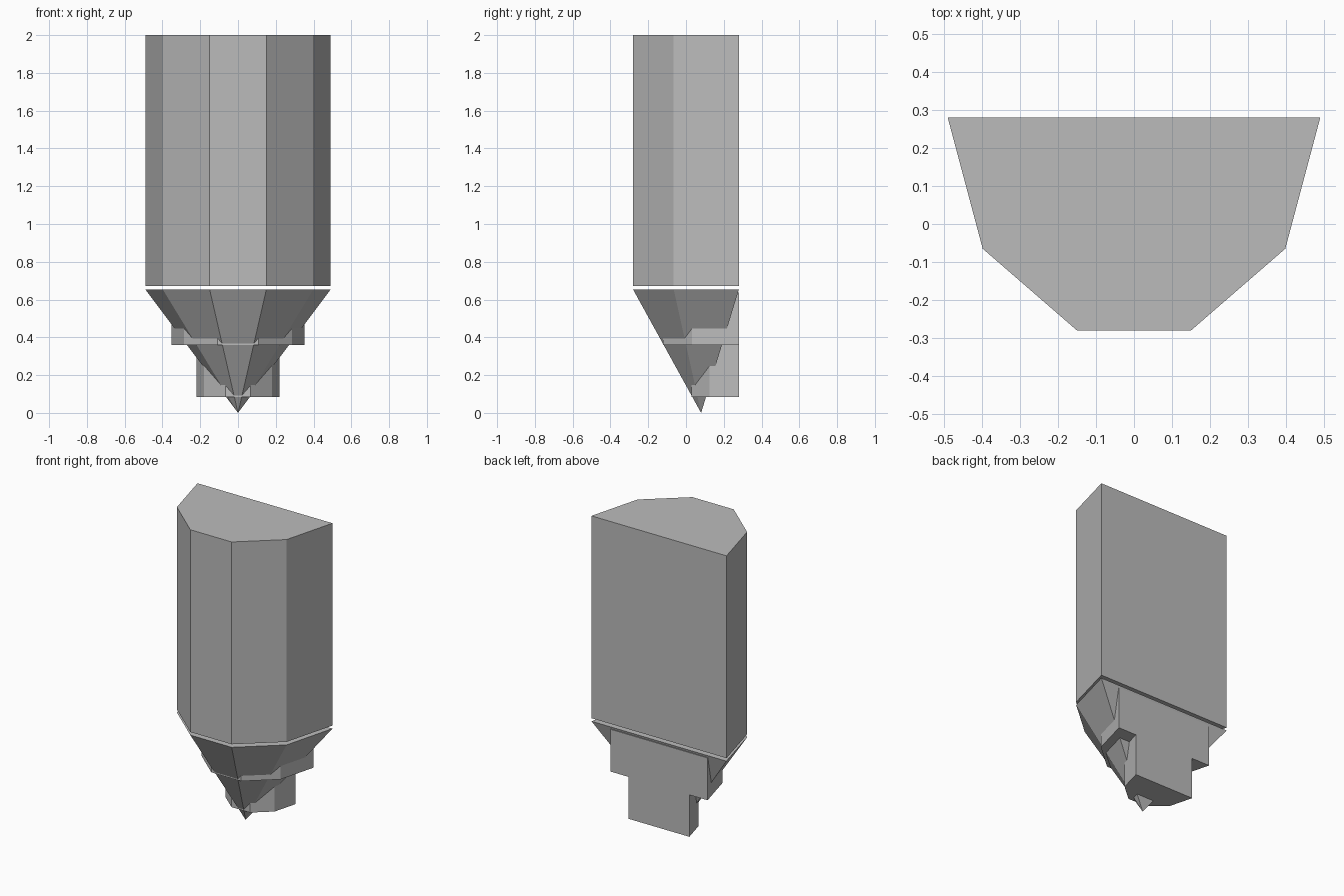
import bpy
import bmesh

default = bpy.data.objects.get("Cube")
if default:
    bpy.data.objects.remove(default, do_unlink=True)

grey = bpy.data.materials.new("mid grey")
grey.use_nodes = True
colour = (0.5, 0.5, 0.5, 1)
grey.diffuse_color = colour
grey.node_tree.nodes["Principled BSDF"].inputs["Base Color"].default_value = colour

# Half-decagon cross-section, flat at the back
BACK = 0.28
half = [(0.15, -0.28), (0.398, -0.065), (0.49, BACK)]
OUTLINE = half + [(-x, y) for x, y in reversed(half)]


def section(scale):
    """Outline shrunk towards the middle of the back wall."""
    return [(x * scale, BACK + (y - BACK) * scale) for x, y in OUTLINE]


def finish(name, bm):
    bmesh.ops.recalc_face_normals(bm, faces=bm.faces)
    mesh = bpy.data.meshes.new(name)
    bm.to_mesh(mesh)
    bm.free()
    mesh.materials.append(grey)
    obj = bpy.data.objects.new(name, mesh)
    bpy.context.collection.objects.link(obj)
    return obj


def prism(name, scale, bottom, top):
    bm = bmesh.new()
    face = bm.faces.new([bm.verts.new((x, y, bottom)) for x, y in section(scale)])
    solid = bmesh.ops.extrude_face_region(bm, geom=[face], use_keep_orig=True)
    verts = [v for v in solid["geom"] if isinstance(v, bmesh.types.BMVert)]
    bmesh.ops.translate(bm, verts=verts, vec=(0, 0, top - bottom))
    return finish(name, bm)


def pyramid(name, top, apex):
    bm = bmesh.new()
    ring = [bm.verts.new((x, y, top)) for x, y in OUTLINE]
    tip = bm.verts.new(apex)
    bm.faces.new(ring)
    for a, b in zip(ring, ring[1:] + ring[:1]):
        bm.faces.new((a, b, tip))
    return finish(name, bm)


# Tall upper body, separated by a narrow gap from the point
prism("upper_body", 1.0, 0.673, 2.0)

# Inverted point
pyramid("lower_point", 0.653, (0, 0.08, 0))

# Two stepped blocks that stand out behind the point
prism("upper_step", 0.719, 0.36, 0.637)
prism("lower_step", 0.449, 0.085, 0.36)
